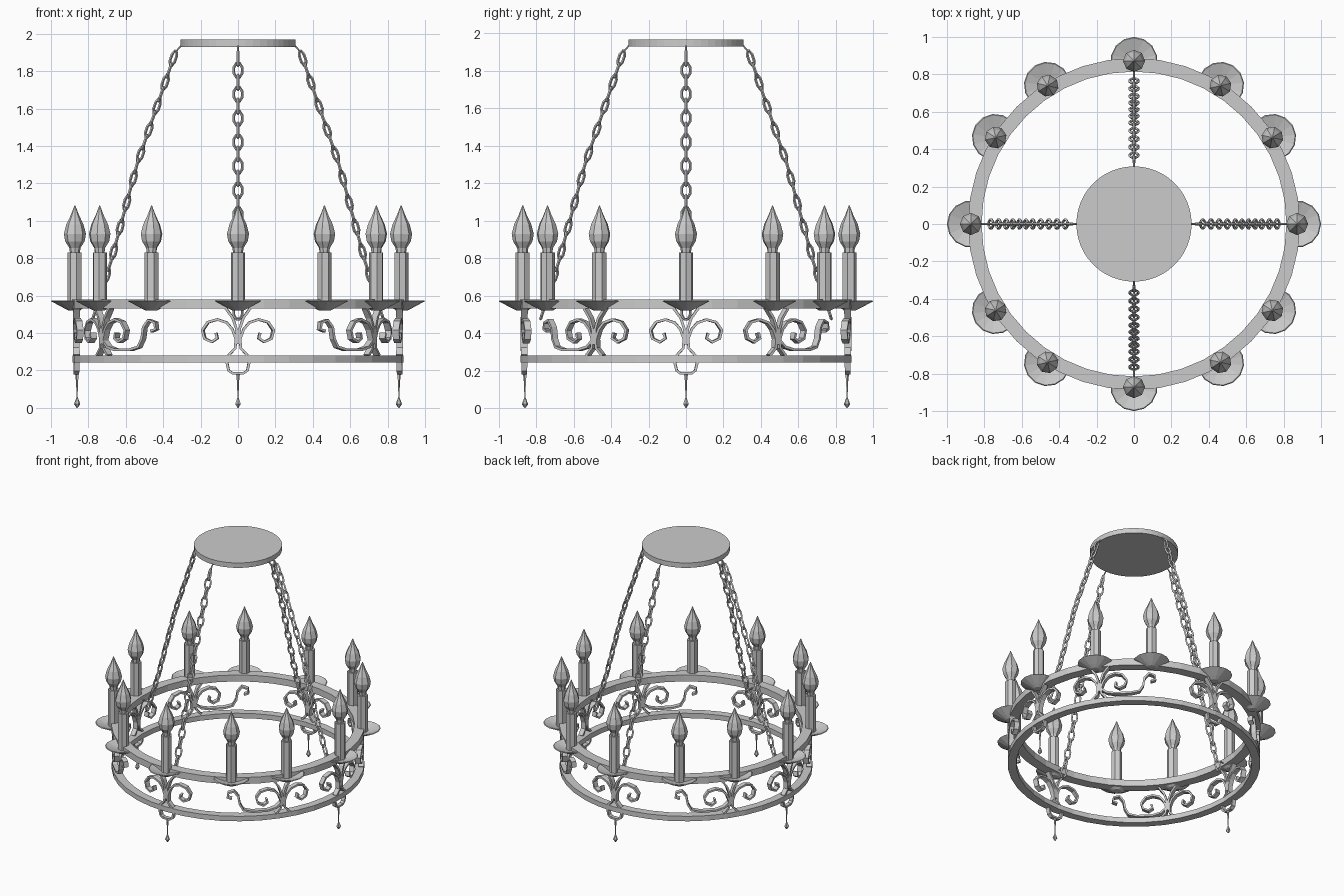
import bpy, bmesh, math
from mathutils import Vector, Matrix

if "Cube" in bpy.data.objects:
    bpy.data.objects.remove(bpy.data.objects["Cube"], do_unlink=True)

# One grey metal for everything
metal = bpy.data.materials.new("plain_grey")
metal.use_nodes = True
grey = (0.6, 0.6, 0.6, 1)
metal.diffuse_color = grey
metal.node_tree.nodes["Principled BSDF"].inputs["Base Color"].default_value = grey

R = 0.865                                  # radius of the ironwork
CARDINALS = [math.radians(a) for a in (0, 90, 180, 270)]


def finish(bm, name):
    bmesh.ops.recalc_face_normals(bm, faces=bm.faces)
    me = bpy.data.meshes.new(name)
    bm.to_mesh(me)
    bm.free()
    me.materials.append(metal)
    ob = bpy.data.objects.new(name, me)
    bpy.context.collection.objects.link(ob)
    return ob


def spin_copies(ob, angles):
    """Repeat a part around the vertical axis."""
    name = ob.name
    for i, a in enumerate(angles):
        if i:
            ob = bpy.data.objects.new(f"{name}_{i + 1}", ob.data)
            bpy.context.collection.objects.link(ob)
        ob.rotation_euler.z = a


def bridge(bm, a, b):
    n = len(a)
    for i in range(n):
        j = (i + 1) % n
        bm.faces.new((a[i], a[j], b[j], b[i]))


def lathe(bm, profile, sides, x=0.0, closed=False):
    """Revolve (radius, z) points about a vertical line at x."""
    rings = []
    for r, z in profile:
        rings.append([bm.verts.new((x + r * math.cos(t), r * math.sin(t), z))
                      for t in (math.tau * i / sides for i in range(sides))])
    for a, b in zip(rings, rings[1:]):
        bridge(bm, a, b)
    if closed:
        bridge(bm, rings[-1], rings[0])
    else:
        bm.faces.new(rings[0])
        bm.faces.new(rings[-1])
    return rings


def ribbon(bm, path, angle, sign=1, half=0.018, thick=0.007):
    """Flat strap following (along, z) points wrapped on the ring's cylinder."""
    pts = [Vector(p) for p in path]
    loops = []
    for i, p in enumerate(pts):
        d = (pts[min(i + 1, len(pts) - 1)] - pts[max(i - 1, 0)]).normalized()
        n = Vector((-d.y, d.x)) * thick
        loop = []
        for side, rad in ((1, half), (1, -half), (-1, -half), (-1, half)):
            q = p + n * side
            a = angle + sign * q.x / R
            loop.append(bm.verts.new(((R + rad) * math.cos(a), (R + rad) * math.sin(a), q.y)))
        loops.append(loop)
    for a, b in zip(loops, loops[1:]):
        bridge(bm, a, b)
    bm.faces.new(loops[0])
    bm.faces.new(loops[-1])


# Ceiling plate
bm = bmesh.new()
lathe(bm, [(0.308, 1.93), (0.308, 1.968)], 48)
finish(bm, "ceiling_plate")

# Two hoops
for name, inner, outer, low, high in (("upper_hoop", 0.815, 0.887, 0.53, 0.58),
                                      ("lower_hoop", 0.825, 0.885, 0.242, 0.28)):
    bm = bmesh.new()
    lathe(bm, [(inner, low), (outer, low), (outer, high), (inner, high)], 40, closed=True)
    finish(bm, name)

# Candles with drip cups and flame bulbs
candle_angles = [q + math.radians(a) for q in CARDINALS for a in (0, 32, 58)]

bm = bmesh.new()
lathe(bm, [(0.03, 0.52), (0.06, 0.535), (0.125, 0.57), (0.12, 0.574), (0.045, 0.55)], 14, x=0.875)
for v in bm.verts:                          # cup stops at the inside of the hoop
    r = math.hypot(v.co.x, v.co.y)
    if r < 0.825:
        v.co.xy *= 0.825 / r
spin_copies(finish(bm, "drip_cup"), candle_angles)

bm = bmesh.new()
lathe(bm, [(0.039, 0.545), (0.039, 0.83)], 7, x=0.872)
spin_copies(finish(bm, "candle"), candle_angles)

bm = bmesh.new()
lathe(bm, [(0.026, 0.825), (0.03, 0.855), (0.052, 0.89), (0.059, 0.93), (0.046, 0.98),
           (0.022, 1.03), (0.002, 1.082)], 8, x=0.872)
spin_copies(finish(bm, "flame_bulb"), candle_angles)

# Scrollwork between the hoops
scroll = [(0.05, 0.28), (0.014, 0.32), (0.012, 0.37), (0.03, 0.42), (0.06, 0.455), (0.11, 0.472),
          (0.16, 0.458), (0.19, 0.415), (0.178, 0.37), (0.14, 0.352), (0.11, 0.372), (0.118, 0.4)]
fork = [(0.004, 0.34), (0.008, 0.42), (0.028, 0.48), (0.065, 0.532)]
swag = [(0.01, 0.36), (0.05, 0.325), (0.11, 0.31), (0.22, 0.31), (0.28, 0.325), (0.305, 0.37),
        (0.315, 0.43), (0.345, 0.468), (0.385, 0.455), (0.39, 0.42), (0.36, 0.41)]

bm = bmesh.new()
for a in CARDINALS:
    for s in (1, -1):
        ribbon(bm, scroll, a, s)
        ribbon(bm, fork, a, s)
finish(bm, "cardinal_scrolls")

bm = bmesh.new()
for base in (0, math.pi):
    for m in (1, -1):
        a = base + m * math.radians(34)
        for s in (1, -1):
            ribbon(bm, scroll, a, s)
            ribbon(bm, fork, a, s)
        ribbon(bm, swag, a, m)
finish(bm, "diagonal_scrolls")

# Brackets and hanging drops under the lower hoop
bracket = [(-0.06, 0.245), (-0.05, 0.2), (-0.03, 0.185), (0.03, 0.185), (0.05, 0.2), (0.06, 0.245)]
bm = bmesh.new()
for a in CARDINALS:
    ribbon(bm, bracket, a, half=0.015)
finish(bm, "drop_brackets")

bm = bmesh.new()
lathe(bm, [(0.012, 0.19), (0.006, 0.14), (0.003, 0.06)], 5, x=0.86)
lathe(bm, [(0.002, 0.06), (0.017, 0.02), (0.003, 0.0)], 6, x=0.86)
spin_copies(finish(bm, "hanging_drop"), CARDINALS)

# Four chains of alternating links, sagging slightly from plate to hoop
course = [Vector((x, 0, z)) for x, z in ((0.335, 1.9), (0.54, 1.3), (0.68, 0.78), (0.775, 0.48))]


def along(dist):
    for a, b in zip(course, course[1:]):
        step = (b - a).length
        if dist <= step or b is course[-1]:
            return a.lerp(b, dist / step), (b - a).normalized()
        dist -= step


def link(bm, centre, axis, across, width, length=0.043, tube=0.008):
    """Long oval link lying in the plane of axis and across."""
    normal = axis.cross(across)
    loops = []
    for i in range(8):
        t = math.tau * (i + 0.5) / 8
        out = axis * math.cos(t) + across * math.sin(t)
        mid = centre + axis * length * math.cos(t) + across * width * math.sin(t)
        loops.append([bm.verts.new(mid + (out * math.cos(k) + normal * math.sin(k)) * tube)
                      for k in (math.tau * j / 4 for j in range(4))])
    for i in range(8):
        bridge(bm, loops[i], loops[(i + 1) % 8])


def rod(bm, a, b, radius=0.005):
    m = Matrix.Translation((a + b) / 2) @ (b - a).to_track_quat('Z', 'Y').to_matrix().to_4x4()
    bmesh.ops.create_cone(bm, cap_ends=True, segments=5, radius1=radius, radius2=radius,
                          depth=(b - a).length, matrix=m)


bm = bmesh.new()
total = sum((b - a).length for a, b in zip(course, course[1:]))
count = 22
for i in range(count):
    p, d = along(total * (i + 0.5) / count)
    side = Vector((0, 1, 0))
    if i % 2:
        link(bm, p, d, side, 0.024)
    else:
        link(bm, p, d, side.cross(d), 0.014)
# Hooks joining the chain ends to the plate and the upper hoop
rod(bm, Vector((0.3, 0, 1.94)), course[0])
rod(bm, Vector((0.755, 0, 0.55)), Vector((0.83, 0, 0.55)))
spin_copies(finish(bm, "chain"), CARDINALS)
